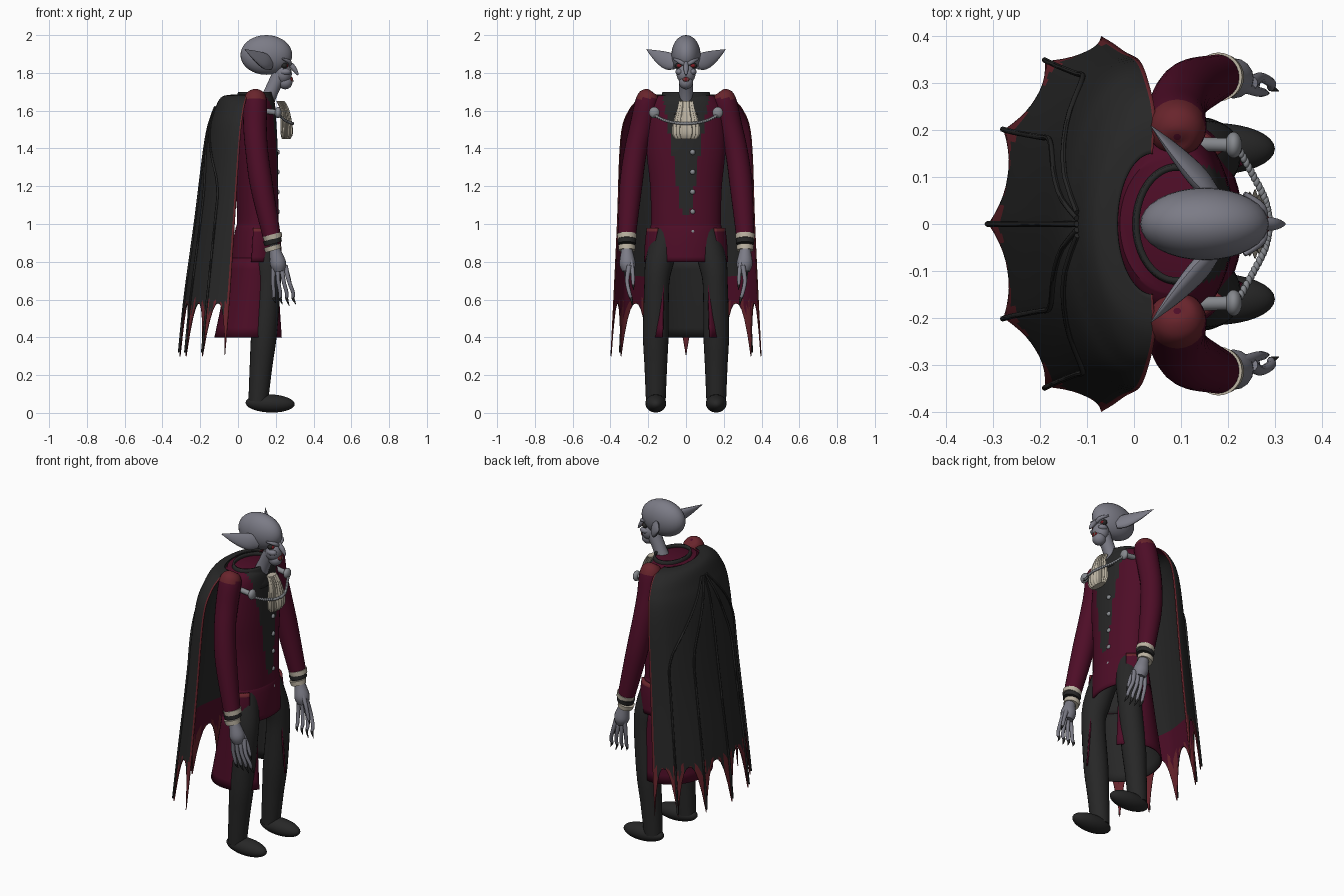
import bpy, bmesh, math
from mathutils import Vector, Matrix

cube = bpy.data.objects.get("Cube")
if cube:
    bpy.data.objects.remove(cube)


def material(name, r, g, b):
    m = bpy.data.materials.new(name)
    m.use_nodes = True
    m.diffuse_color = (r, g, b, 1)
    bsdf = m.node_tree.nodes["Principled BSDF"]
    bsdf.inputs["Base Color"].default_value = (r, g, b, 1)
    bsdf.inputs["Roughness"].default_value = 0.8
    return m


BLACK = material("black_cloth", .02, .02, .02)
MAROON = material("maroon_cloth", .075, .004, .02)
RED = material("dusty_red", .14, .018, .025)
SKIN = material("grey_skin", .2, .2, .24)
CREAM = material("cream_lace", .5, .45, .36)
SILVER = material("dull_silver", .24, .25, .27)
EYE = material("blood_red", .2, .01, .015)


def finish(name, bm, mats, mirror=False, thick=0, offset=0):
    me = bpy.data.meshes.new(name)
    bm.to_mesh(me)
    bm.free()
    for m in mats:
        me.materials.append(m)
    for p in me.polygons:
        p.use_smooth = True
    me.set_sharp_from_angle(angle=math.radians(45))
    ob = bpy.data.objects.new(name, me)
    bpy.context.collection.objects.link(ob)
    if thick:
        s = ob.modifiers.new("thickness", "SOLIDIFY")
        s.thickness, s.offset, s.material_offset = thick, -1, offset
    if mirror:
        m = ob.modifiers.new("mirror", "MIRROR")
        m.use_axis = (False, True, False)
    return ob


def loft(name, rings, mats, closed=True, caps=True, rule=None, **kw):
    """Skin a list of rings; rule(centre, column) picks the material."""
    bm = bmesh.new()
    vs = [[bm.verts.new(p) for p in ring] for ring in rings]
    n = len(rings[0])
    for a, b in zip(vs, vs[1:]):
        for c in range(n if closed else n - 1):
            d = (c + 1) % n
            f = bm.faces.new((a[c], a[d], b[d], b[c]))
            if rule:
                f.material_index = rule(f.calc_center_median(), c)
    if closed and caps:
        bm.faces.new(vs[0][::-1])
        bm.faces.new(vs[-1])
    return finish(name, bm, mats, **kw)


def spline(pts, steps):
    """Smooth curve through tuples of any length."""
    out = []
    for i in range(len(pts) - 1):
        p = [pts[max(0, min(len(pts) - 1, i + k))] for k in (-1, 0, 1, 2)]
        for s in range(steps):
            t = s / steps
            out.append(tuple(b + .5 * t * (c - a + t * (2*a - 5*b + 4*c - d + t * (3*(b - c) + d - a)))
                             for a, b, c, d in zip(*p)))
    return out + [tuple(pts[-1])]


def tube(name, pts, mats, sides=16, steps=4, squash=1, **kw):
    """Round limb through (x, y, z, radius) points."""
    pts = spline(pts, steps)
    rings = []
    for i, p in enumerate(pts):
        t = (Vector(pts[min(i + 1, len(pts) - 1)][:3]) - Vector(pts[max(i - 1, 0)][:3])).normalized()
        u = t.cross(Vector((1, 0, 0))).normalized()
        v = t.cross(u) * squash
        rings.append([Vector(p[:3]) + max(p[3], .001) * (u * math.cos(a) + v * math.sin(a))
                      for a in (2 * math.pi * k / sides for k in range(sides))])
    return loft(name, rings, mats, **kw)


def ovals(rows, a0=0, a1=360, n=64, ripple=0, steps=3):
    """Horizontal ellipse rings from (z, centre x, radius x, radius y)."""
    full = a1 - a0 == 360
    out = []
    for z, cx, rx, ry in spline(rows, steps):
        ring = []
        for k in range(n if full else n + 1):
            a = math.radians(a0 + (a1 - a0) * k / n)
            w = 1 + ripple * math.cos(16 * a)
            ring.append((cx + rx * w * math.cos(a), ry * w * math.sin(a), z))
        out.append(ring)
    return out


def ball(name, loc, size, mat, mirror=False, tilt=0):
    bm = bmesh.new()
    m = Matrix.Translation(loc) @ Matrix.Rotation(tilt, 4, 'Y') @ Matrix.Diagonal((*size, 1))
    bmesh.ops.create_uvsphere(bm, u_segments=32, v_segments=18, radius=1, matrix=m)
    return finish(name, bm, [mat], mirror)


# Head and face
ball("cranium", (.15, 0, 1.895), (.137, .077, .105), SKIN)
ball("face", (.24, 0, 1.795), (.045, .05, .055), SKIN)
ball("jaw", (.25, 0, 1.75), (.038, .037, .037), SKIN)
ball("cheeks", (.25, .034, 1.805), (.03, .022, .018), SKIN, True)
ball("eye_sockets", (.246, .036, 1.838), (.016, .022, .016), BLACK, True)
ball("eyes", (.256, .036, 1.838), (.01, .013, .01), EYE, True)
ball("mouth", (.28, 0, 1.765), (.012, .018, .014), EYE)
tube("brows", [(.275, .008, 1.845, .009), (.27, .035, 1.86, .011), (.235, .065, 1.875, .005)], [SKIN], mirror=True)
tube("nose", [(.265, 0, 1.86, .01), (.295, 0, 1.825, .014), (.318, 0, 1.79, .005)], [SKIN])
tube("fangs", [(.288, .01, 1.775, .004), (.292, .01, 1.752, .001)], [CREAM], sides=8, mirror=True)
tube("ears", [(.175, .055, 1.85, .033), (.14, .095, 1.863, .046), (.09, .15, 1.89, .031), (.035, .21, 1.925, .001)],
     [SKIN], squash=.45, mirror=True)
tube("neck", [(.14, 0, 1.62, .042), (.18, 0, 1.71, .037), (.22, 0, 1.79, .04)], [SKIN])


# Coat body with the dark waistcoat showing in the front opening
def coat_rule(c, col):
    width = .02 + .09 * max(0, (c.z - 1.05) / .55)
    return 1 if c.x > .1 and c.z > 1.05 and abs(c.y) < width else 0


loft("coat_body", ovals([(.96, .1, .115, .19), (1.02, .105, .11, .185), (1.2, .1, .112, .19), (1.4, .095, .115, .21),
                         (1.58, .085, .115, .205), (1.65, .078, .115, .18), (1.68, .075, .105, .145)], steps=5),
     [MAROON, BLACK], rule=coat_rule)
loft("collar", ovals([(1.58, .095, .11, .15), (1.65, .092, .1, .135), (1.7, .09, .09, .125)]),
     [BLACK], caps=False, thick=.012)
loft("coat_hips", ovals([(.8, .095, .137, .205), (.9, .1, .128, .2), (.98, .103, .115, .19), (1.0, .103, .105, .18)]),
     [MAROON, BLACK], caps=False, thick=.01, offset=1)
loft("coat_tails", ovals([(.4, .07, .195, .225), (.6, .082, .165, .215), (.82, .095, .136, .205)], 34, 326),
     [MAROON, BLACK], closed=False, thick=.008, offset=1)
loft("pocket_flaps", ovals([(.8, .095, .145, .222), (.9, .1, .138, .218), (.98, .103, .128, .208)], 48, 100, 14),
     [MAROON, RED], closed=False, thick=.02, mirror=True, rule=lambda c, k: int(c.z > .955))

for i in range(5):
    ball("button_%d" % (i + 1), (.208, .035, .96 + .105 * i), (.013, .014, .014), SILVER)

# Neck lace, clasps and chain
loft("neck_lace", ovals([(1.45, .255, .02, .05), (1.48, .258, .03, .068), (1.54, .255, .028, .062),
                         (1.61, .245, .022, .042), (1.65, .225, .02, .035)], n=96, ripple=.1), [CREAM])
ball("cape_clasps", (.212, .168, 1.59), (.018, .028, .03), SILVER, True)
tube("clasp_rods", [(.13, .17, 1.6, .015), (.21, .168, 1.59, .015)], [SILVER], mirror=True)
chain = spline([(.22, .165, 1.575), (.25, .11, 1.548), (.28, .05, 1.535), (.29, 0, 1.532)], 6)
for i, p in enumerate(chain):
    ball("chain_link_%d" % i, p, (.007, .011, .008), SILVER, True)

# Sleeves, cuffs and hands
tube("sleeves", [(.092, .185, 1.705, .008), (.092, .19, 1.695, .042), (.092, .205, 1.65, .062), (.09, .235, 1.52, .062),
                 (.1, .268, 1.38, .06), (.125, .292, 1.2, .06), (.178, .313, .94, .048)],
     [MAROON, RED], sides=24, steps=5, mirror=True, rule=lambda c, k: int(c.z > 1.665))
for name, z, r, mat in (("upper_cuff_lace", .945, .052, CREAM), ("cuff_bands", .92, .05, BLACK),
                        ("lower_cuff_lace", .885, .046, CREAM)):
    tube(name, [(.18, .313, z, r), (.187, .313, z - .025, r - .003)], [mat], sides=24, mirror=True)
tube("palms", [(.187, .313, .89, .026), (.198, .313, .85, .032), (.212, .31, .79, .043), (.218, .308, .75, .03)],
     [SKIN], squash=1, mirror=True).name = "hands"
for i in range(4):
    x = .19 + .02 * i
    tube("finger_%d" % (i + 1),
         [(x, .318 - .006 * i, .78, .014), (x + .008 * i - .005, .312, .7, .011), (x + .014 * i, .3, .635, .01),
          (x + .014 * i, .29, .605, .008), (x + .016 * i + .01, .283, .565 + .008 * abs(i - 2), .001)],
         [SKIN, BLACK], sides=10, mirror=True, rule=lambda c, k: int(c.z < .612))
tube("thumbs", [(.225, .295, .82, .014), (.258, .283, .75, .011), (.275, .28, .69, .009), (.288, .278, .65, .001)],
     [SKIN, BLACK], sides=10, mirror=True, rule=lambda c, k: int(c.z < .68))

# Trousers and shoes
tube("trouser_legs", [(.12, .1, .96, .075), (.15, .14, .8, .075), (.16, .155, .68, .066), (.138, .16, .42, .068),
                      (.122, .16, .25, .06), (.107, .16, .06, .052)], [BLACK], sides=24, mirror=True)
ball("shoes", (.17, .16, .05), (.13, .055, .048), BLACK, True, math.radians(2))

# Cape: rows are (height, front edge x, half width, back x)
CAPE = spline([(1.685, .04, .15, -.035), (1.67, .045, .235, -.09), (1.6, .03, .305, -.125), (1.45, .012, .348, -.167),
               (1.0, -.018, .366, -.225), (.6, -.045, .385, -.28), (.3, -.07, .4, -.31)], 6)


def cape_row(z):
    for a, b in zip(CAPE, CAPE[1:]):
        if z >= b[0]:
            t = (z - a[0]) / (b[0] - a[0])
            return [p + (q - p) * t for p, q in zip(a, b)]
    return CAPE[-1]


def cape_point(z, deg, lift=0):
    z, xf, yf, xb = cape_row(z)
    a = math.radians(deg)
    sag = 1 - .02 * abs(math.sin(6 * a)) * min(1, max(0, 1.6 - z))
    return (xf - (xf - xb + lift) * math.cos(a) * sag, (yf + lift) * math.sin(a) * sag, z)


COLS = 60
angles = [-90 + 180 * c / COLS for c in range(COLS + 1)]


def hem(deg):
    d = abs(2 * ((deg + 90) / 30 % 1) - 1)
    return .58 - .28 * d ** 2.4


def cape_rule(c, col):
    edge = min(col, COLS - 1 - col)
    ragged = .56 + .04 * math.sin(col * 2.3)
    if edge < 1 or c.z < ragged:
        return 3
    return 1 if edge < 10 or c.z < .72 else 0


rings = [[cape_point(r[0], a) for a in angles] for r in CAPE if r[0] > .64]
for t in range(8):
    rings.append([cape_point(.64 + (hem(a) - .64) * t / 7, a) for a in angles])
loft("cape", rings, [BLACK, BLACK, MAROON, RED, RED], closed=False, rule=cape_rule, thick=.006, offset=1)

# Ribs fan out from the nape to the points of the hem
for i, a in enumerate(range(-60, 61, 30)):
    path = []
    for k in range(15):
        z = 1.62 - 1.3 * k / 14
        spread = min(1, .08 + (1.62 - z) / .45)
        path.append((*cape_point(z, a * spread, .004), .006))
    tube("cape_rib_%d" % (i + 1), path, [BLACK], sides=8, steps=2)
